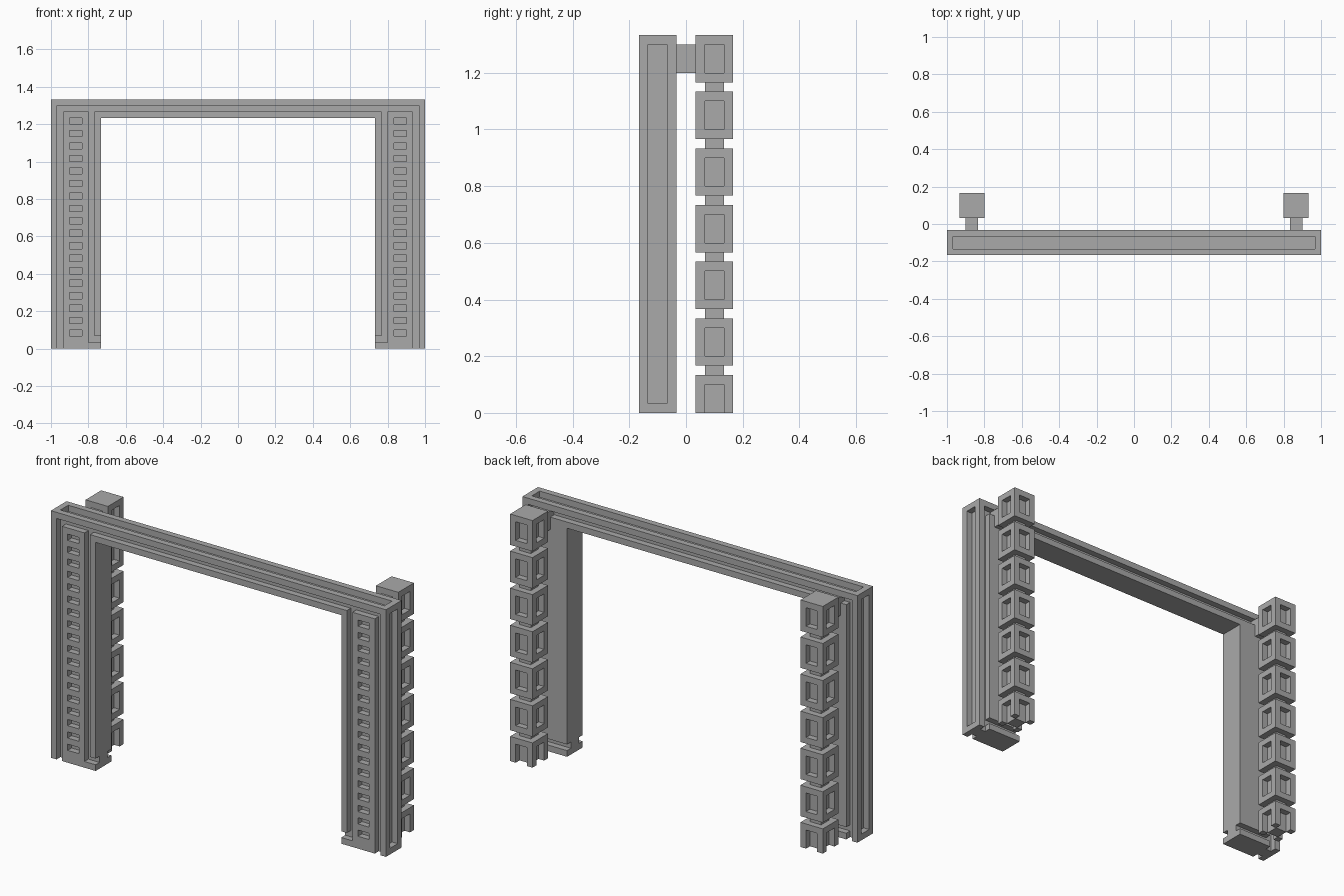
import bpy
import bmesh

U = 1 / 30  # one building unit

cube = bpy.data.objects.get("Cube")
if cube:
    bpy.data.objects.remove(cube, do_unlink=True)

grey = bpy.data.materials.new("mid grey")
grey.use_nodes = True
grey.diffuse_color = (0.4, 0.4, 0.4, 1)
grey.node_tree.nodes["Principled BSDF"].inputs["Base Color"].default_value = (0.4, 0.4, 0.4, 1)


def build(name, boxes, mirror=True):
    """Make one object from boxes given as (x range, y range, z range) in units."""
    bm = bmesh.new()
    for spans in boxes:
        verts = bmesh.ops.create_cube(bm, size=1)["verts"]
        for v in verts:
            v.co = [U * (lo if c < 0 else hi) for c, (lo, hi) in zip(v.co, spans)]
    mesh = bpy.data.meshes.new(name)
    bm.to_mesh(mesh)
    bm.free()
    mesh.materials.append(grey)
    obj = bpy.data.objects.new(name, mesh)
    bpy.context.collection.objects.link(obj)
    if mirror:
        mod = obj.modifiers.new("Mirror", "MIRROR")
        mod.use_axis[0] = True
        mod.use_mirror_merge = False
    return obj


FRONT, CORE, BACK = (-5, -4), (-4, -2), (-2, -1)  # frame layers in y
INNER, OUTER, TOP = 22, 30, 40

# Frame core, set in by one unit on the top and the outer sides
build("beam_core", [((-29, 29), CORE, (37, 39))], mirror=False)
build("leg_cores", [((INNER, 29), CORE, (0, 37))])
build("corner_caps", [((29, OUTER), CORE, (0, 1)), ((29, OUTER), CORE, (39, TOP))])

# Rims around the outside, front and back
for label, layer in (("front", FRONT), ("back", BACK)):
    build(label + "_top_rim", [((-29, 29), layer, (39, TOP))], mirror=False)
    build(label + "_side_rims", [((29, OUTER), layer, (0, TOP))])
    build(label + "_beam_strip", [((-INNER, INNER), layer, (37, 38))], mirror=False)

# Front leg panels: two rails with rungs, leaving a column of small openings
rungs = [((25, 27), FRONT, (0, 2))]
rungs += [((25, 27), FRONT, (z, z + 1)) for z in range(3, 38, 2)]
build("front_panel_rails", [((24, 25), FRONT, (0, 38)), ((27, 28), FRONT, (0, 38))])
build("front_panel_rungs", rungs)
build("front_inner_strips", [((INNER, 23), FRONT, (2, 38))])
build("front_feet", [((INNER, 24), FRONT, (0, 1))])

# Back leg panels
build("back_panels", [((INNER, 28), BACK, (2, 38))])
build("back_feet", [((INNER, 28), BACK, (0, 1))])

# Rear pillars: a central post carrying a stack of open-sided blocks
build("pillar_posts", [((25, 27), (2, 4), (0, 39))])
build("pillar_connectors", [((25, 27), (-2, 2), (36, 39))])
plates, corners = [], []
for base in range(-1, 36, 6):
    for z in (base, base + 4):
        if z >= 0:
            plates.append(((24, 28), (1, 5), (z, z + 1)))
    for x in (24, 27):
        for y in (1, 4):
            corners.append(((x, x + 1), (y, y + 1), (base + 1, base + 4)))
build("block_plates", plates)
build("block_corners", corners)
